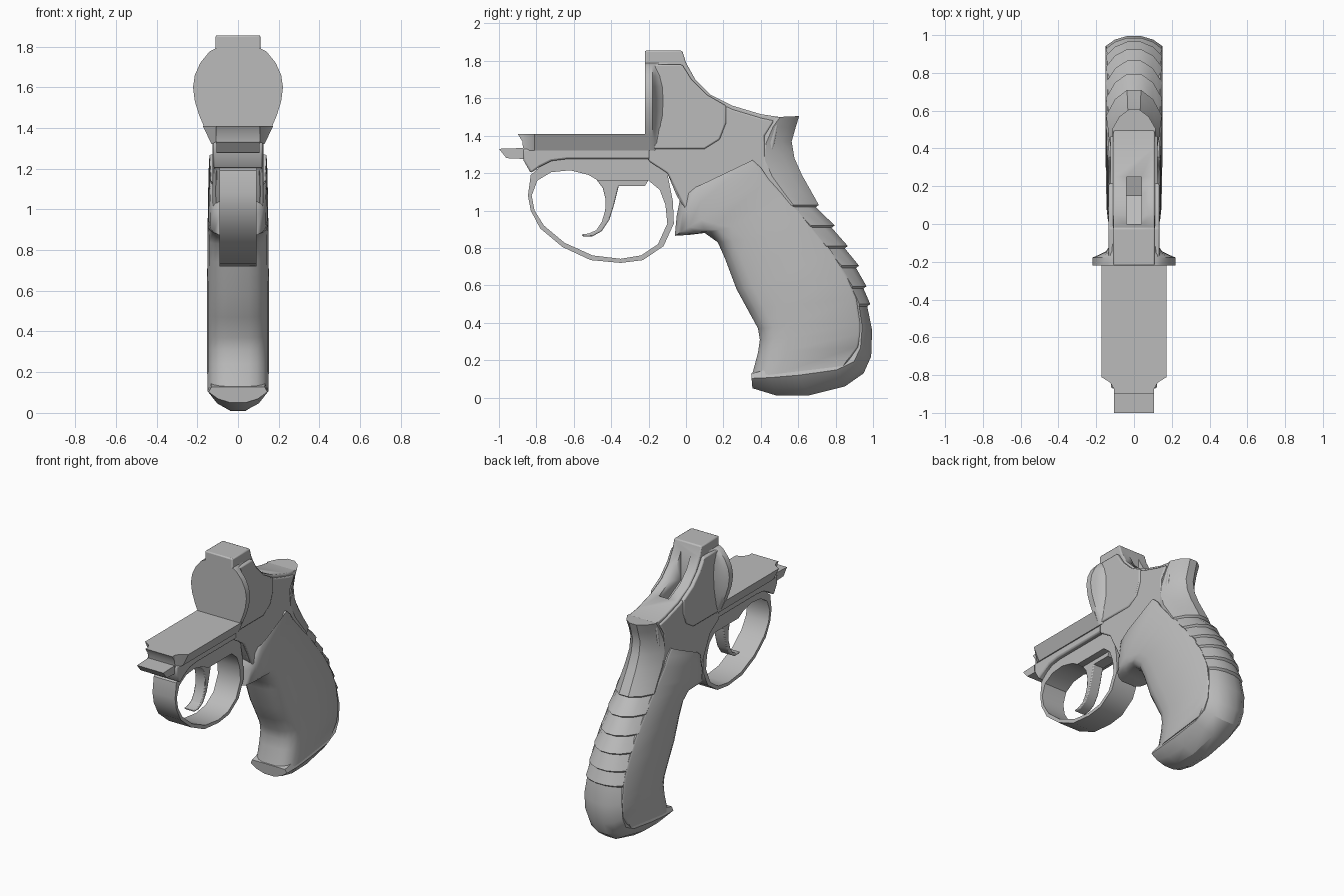
import bpy
import bmesh
from math import radians

cube = bpy.data.objects.get("Cube")
if cube:
    bpy.data.objects.remove(cube, do_unlink=True)

steel = bpy.data.materials.new("plain_grey")
steel.use_nodes = True
GREY = (0.5, 0.5, 0.5, 1)
steel.diffuse_color = GREY
steel.node_tree.nodes["Principled BSDF"].inputs["Base Color"].default_value = GREY


def finish(bm, name, bevel=0, angle=30):
    """Turn a bmesh into a shaded object with an optional edge bevel."""
    bmesh.ops.recalc_face_normals(bm, faces=bm.faces[:])
    mesh = bpy.data.meshes.new(name)
    bm.to_mesh(mesh)
    bm.free()
    mesh.materials.append(steel)
    obj = bpy.data.objects.new(name, mesh)
    bpy.context.scene.collection.objects.link(obj)
    bpy.ops.object.select_all(action="DESELECT")
    obj.select_set(True)
    bpy.context.view_layer.objects.active = obj
    bpy.ops.object.shade_smooth_by_angle(angle=radians(angle))
    if bevel:
        mod = obj.modifiers.new("edge_bevel", "BEVEL")
        mod.width = bevel
        mod.segments = 2
        mod.limit_method = "ANGLE"
        mod.angle_limit = radians(40)
    return obj


def prism(name, outline, x0, x1, both=False, bevel=0):
    """Side outline of (y, z) points extruded across x, optionally on both sides."""
    bm = bmesh.new()
    for side in ((1, -1) if both else (1,)):
        rings = [[bm.verts.new((side * x, y, z)) for y, z in outline] for x in (x0, x1)]
        for ring in rings:
            bm.faces.new(ring)
        for i in range(len(outline)):
            bm.faces.new((rings[0][i - 1], rings[0][i], rings[1][i], rings[1][i - 1]))
    return finish(bm, name, bevel)


def loft(name, sections, loop=False, bevel=0, angle=30):
    """Skin closed rings of points; cap the ends unless the rings form a loop."""
    bm = bmesh.new()
    rings = [[bm.verts.new(p) for p in s] for s in sections]
    pairs = list(zip(rings, rings[1:]))
    if loop:
        pairs.append((rings[-1], rings[0]))
    else:
        bm.faces.new(rings[0])
        bm.faces.new(rings[-1])
    for a, b in pairs:
        for i in range(len(a)):
            bm.faces.new((a[i - 1], a[i], b[i], b[i - 1]))
    return finish(bm, name, bevel, angle)


def span(near, far, width, shape):
    """Symmetric ring between two side points; shape holds (fraction, width factor)."""
    half = [(width * w, near[0] + (far[0] - near[0]) * t, near[1] + (far[1] - near[1]) * t)
            for t, w in shape]
    return half + [(-x, y, z) for x, y, z in reversed(half)]


# Frame core with the raised sight block and sloping rear
slope = [(.0, 1.79), (.05, 1.7), (.13, 1.62), (.25, 1.56), (.4, 1.515), (.5, 1.5)]
core = prism("frame_core", [
    (-.22, 1.3), (-.22, 1.855), (-.02, 1.855)] + slope + [
    (.46, 1.3), (.46, 1.1), (.3, 1), (0, 1), (-.05, 1.08), (-.1, 1.2), (-.2, 1.27)],
    -.11, .11, bevel=.008)

# Hammer slot cut into the sloping rear
cutter = prism("slot_cutter", [(0, 1.95), (0, 1.58), (.15, 1.5), (.25, 1.53), (.25, 1.95)],
               -.04, .04)
cutter.hide_render = True
cutter.hide_viewport = True
slot = core.modifiers.new("hammer_slot", "BOOLEAN")
slot.operation = "DIFFERENCE"
slot.object = cutter

# Thicker side walls of the frame
prism("frame_side_walls", [
    (-.2, 1.33), (-.2, 1.78), (-.02, 1.78), (.03, 1.69), (.12, 1.6), (.25, 1.54), (.4, 1.495),
    (.47, 1.48), (.42, 1.4), (.43, 1.1), (.3, 1), (0, 1), (-.04, 1.08), (-.1, 1.2),
    (-.2, 1.265)], .1, .125, both=True, bevel=.008)
prism("recoil_side_panels", [
    (-.19, 1.33), (-.19, 1.78), (-.02, 1.78), (.03, 1.7), (.11, 1.62), (.215, 1.56),
    (.215, 1.47), (.18, 1.38), (.1, 1.33)], .1, .134, both=True, bevel=.008)

# Rounded recoil shield that flares out of the frame
teardrop = [(.11, 1.79), (.14, 1.775), (.185, 1.72), (.212, 1.66), (.221, 1.6), (.212, 1.53),
            (.19, 1.46), (.16, 1.39), (.13, 1.32)]
shield = []
for y, flare in ((-.22, 1), (-.178, 1), (-.165, .72), (-.145, .35), (-.1, .08)):
    half = [(.11 + (x - .11) * flare, y, z) for x, z in teardrop]
    shield.append(half + [(-x, y, z) for x, y, z in reversed(half)])
loft("recoil_shield", shield, angle=40)

# Flat bed with undercut sides, narrowing at the front
bed = []
for y, top, low in ((-.2, .173, .13), (-.81, .173, .13), (-.84, .125, .12), (-.87, .108, .108)):
    bed.append([(top, y, 1.41), (low, y, 1.32), (-low, y, 1.32), (-top, y, 1.41)])
loft("barrel_bed", bed)
prism("bed_front_lip", [(-.8, 1.41), (-.9, 1.41), (-.875, 1.37), (-.87, 1.32), (-.8, 1.32)],
      -.107, .107)
prism("front_tongue", [(-1, 1.33), (-.96, 1.28), (-.85, 1.275), (-.85, 1.335)], -.105, .105)

# Under-frame rail following the top of the guard
prism("lower_rail", [
    (-.87, 1.33), (-.87, 1.27), (-.83, 1.2), (-.78, 1.235), (-.72, 1.265), (-.64, 1.275),
    (-.2, 1.275), (-.13, 1.24), (-.08, 1.17), (-.04, 1.08), (.05, 1.1), (.05, 1.33)],
    -.122, .122, bevel=.01)

# Trigger guard: matched outer and inner points around the opening
outer = [(-.845, 1.08), (-.83, 1.19), (-.74, 1.27), (-.62, 1.28), (-.52, 1.28), (-.45, 1.28),
         (-.2, 1.28), (-.1, 1.2), (-.07, 1.05), (-.065, .93), (-.12, .81), (-.23, .735),
         (-.35, .72), (-.51, .735), (-.66, .805), (-.78, .905), (-.83, 1)]
inner = [(-.825, 1.08), (-.795, 1.16), (-.72, 1.205), (-.62, 1.215), (-.52, 1.19), (-.47, 1.16),
         (-.2, 1.16), (-.14, 1.11), (-.11, 1.03), (-.1, .93), (-.15, .82), (-.24, .76),
         (-.35, .742), (-.5, .76), (-.65, .828), (-.76, .92), (-.81, 1)]
loft("trigger_guard", [span(i, o, .09, ((0, 1), (1, 1))) for i, o in zip(inner, outer)],
     loop=True, angle=35)

# Curved trigger and its pivot tab
prism("trigger", [
    (-.49, 1.18), (-.445, 1.12), (-.43, 1.06), (-.432, 1), (-.45, .94), (-.48, .895),
    (-.52, .877), (-.56, .872), (-.55, .86), (-.5, .862), (-.45, .89), (-.41, .95),
    (-.385, 1.03), (-.36, 1.13), (-.36, 1.18)], -.04, .04, bevel=.006)
prism("trigger_tab", [(-.38, 1.18), (-.38, 1.13), (-.22, 1.13), (-.19, 1.18)], -.04, .04)

# Grip: sections from the front edge to the backstrap seam
grip_rows = [
    ((.35, .11), (.85, .17), .15), ((.385, .24), (.92, .27), .152),
    ((.395, .31), (.93, .34), .152), ((.385, .37), (.93, .4), .152),
    ((.33, .47), (.91, .53), .152), ((.27, .58), (.86, .65), .152),
    ((.21, .74), (.78, .78), .15), ((.17, .83), (.69, .89), .15),
    ((.1, .88), (.61, .99), .148), ((.02, .87), (.53, 1.07), .147),
    ((-.06, .865), (.44, 1.17), .145), ((-.05, .97), (.4, 1.23), .143),
    ((-.03, 1.07), (.355, 1.27), .14), ((.01, 1.105), (.34, 1.26), .138),
    ((.1, 1.12), (.31, 1.205), .136), ((.2, 1.13), (.27, 1.16), .132)]
grip_shape = ((0, .35), (.025, .62), (.07, .82), (.15, .95), (.28, 1), (.98, 1), (1, .94))
loft("grip", [span(f, b, w, grip_shape) for f, b, w in grip_rows], angle=45)

# Backstrap and butt: seam point, outer point, half width
upper = [((.49, 1.5), (.605, 1.505), .115), ((.45, 1.45), (.585, 1.44), .115),
         ((.41, 1.36), (.565, 1.37), .12), ((.4, 1.27), (.58, 1.28), .126),
         ((.44, 1.18), (.62, 1.19), .134), ((.5, 1.1), (.665, 1.11), .14)]
ridges = [((.555, 1.03), (.71, 1.03)), ((.65, .92), (.795, .92)), ((.735, .81), (.865, .81)),
          ((.82, .705), (.925, .705)), ((.88, .595), (.965, .595)), ((.92, .5), (.985, .5))]
lower = [((.935, .38), (.995, .36), .15), ((.925, .27), (.99, .22), .15),
         ((.89, .2), (.95, .13), .15), ((.8, .16), (.85, .06), .15),
         ((.6, .135), (.65, .01), .15), ((.45, .12), (.48, .012), .15),
         ((.35, .11), (.355, .05), .145)]
strap_rows = list(upper)
for seam, back in ridges:
    strap_rows.append((seam, back, .148))
    strap_rows.append(((seam[0], seam[1] - .012), (back[0] - .016, back[1] - .012), .14))
strap_rows += lower
strap_shape = ((-.3, .9), (0, .97), (.12, 1), (.68, .68), (1, .25))
loft("backstrap", [span(s, b, w, strap_shape) for s, b, w in strap_rows], angle=28)
